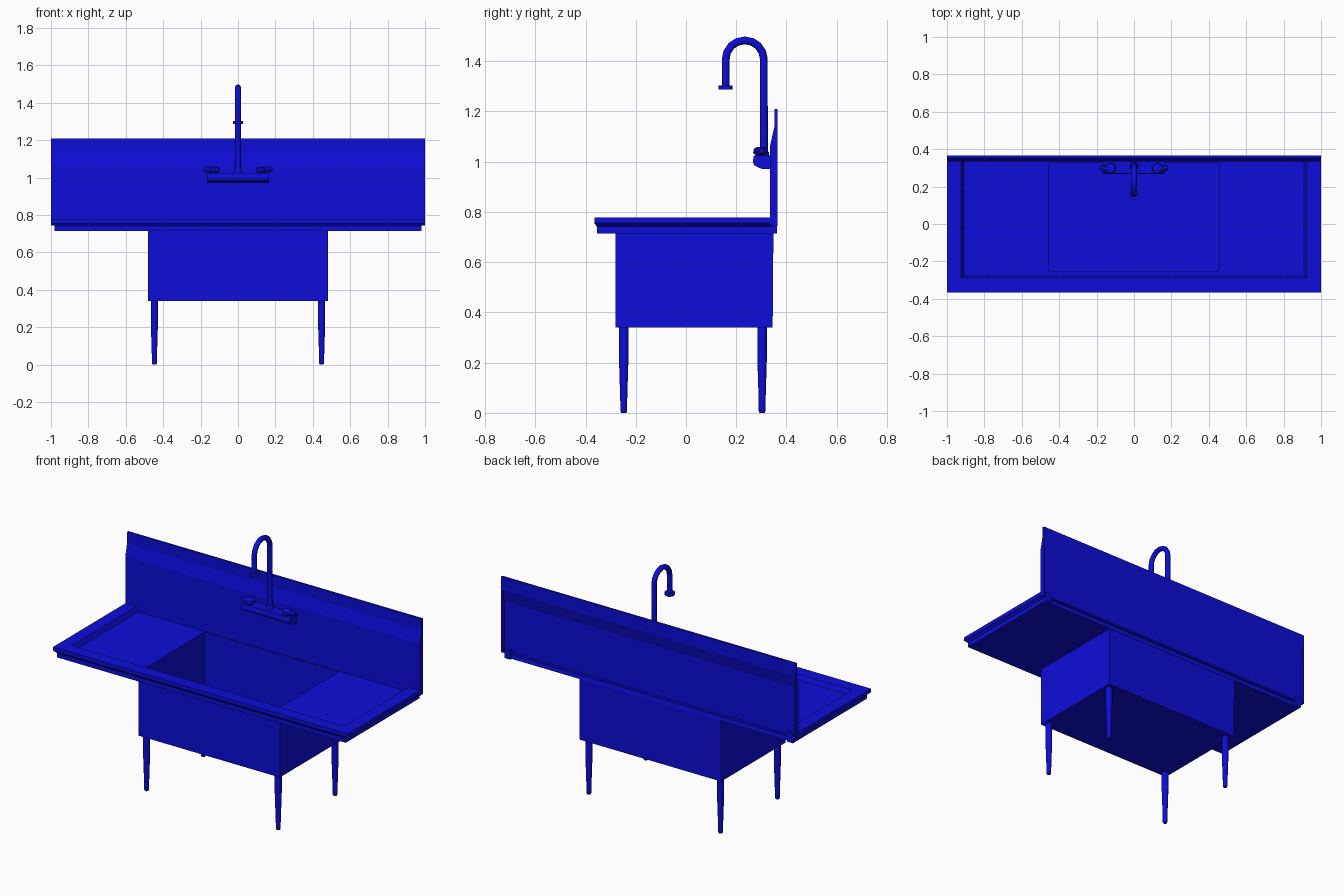
import bpy, bmesh, math
from mathutils import Vector

cube = bpy.data.objects.get("Cube")
if cube:
    bpy.data.objects.remove(cube, do_unlink=True)

BLUE = (0.004, 0.004, 0.7, 1.0)
mat = bpy.data.materials.new("deep blue")
mat.use_nodes = True
mat.diffuse_color = BLUE
mat.node_tree.nodes["Principled BSDF"].inputs["Base Color"].default_value = BLUE


def add(name, data):
    """Link a datablock as a named object in the blue material."""
    data.materials.append(mat)
    ob = bpy.data.objects.new(name, data)
    bpy.context.scene.collection.objects.link(ob)
    return ob


def loft(name, rings):
    """Skin a stack of equal-length rings and cap both ends."""
    bm = bmesh.new()
    loops = [[bm.verts.new(p) for p in ring] for ring in rings]
    n = len(loops[0])
    for a, b in zip(loops, loops[1:]):
        for i in range(n):
            j = (i + 1) % n
            bm.faces.new((a[i], a[j], b[j], b[i]))
    bm.faces.new(loops[0][::-1])
    bm.faces.new(loops[-1])
    bmesh.ops.recalc_face_normals(bm, faces=bm.faces)
    me = bpy.data.meshes.new(name)
    bm.to_mesh(me)
    bm.free()
    return add(name, me)


def rect(half, y0, y1, z):
    return [(-half, y0, z), (half, y0, z), (half, y1, z), (-half, y1, z)]


def prism(name, profile, x0, x1):
    """Extrude a (y, z) profile along x."""
    return loft(name, [[(x, y, z) for y, z in profile] for x in (x0, x1)])


def box(name, x0, x1, y0, y1, z0, z1):
    return prism(name, [(y0, z0), (y1, z0), (y1, z1), (y0, z1)], x0, x1)


def turned(name, base, profile, sides=12, axis=(0, 0, 1)):
    """Round part from (radius, height) pairs along an axis."""
    turn = Vector((0, 0, 1)).rotation_difference(Vector(axis))
    rings = []
    for r, h in profile:
        ring = []
        for i in range(sides):
            a = math.tau * (i + 0.5) / sides
            ring.append(Vector(base) + turn @ Vector((r * math.cos(a), r * math.sin(a), h)))
        rings.append(ring)
    ob = loft(name, rings)
    bpy.ops.object.select_all(action='DESELECT')
    bpy.context.view_layer.objects.active = ob
    ob.select_set(True)
    bpy.ops.object.shade_smooth_by_angle(angle=math.radians(35))
    return ob


# Basin, drainboards and raised rim as one continuous skin
loft("sink_top_and_basin", [
    rect(0.48, -0.28, 0.345, 0.34),
    rect(0.48, -0.28, 0.348, 0.715),
    rect(0.98, -0.355, 0.35, 0.715),
    rect(0.98, -0.355, 0.345, 0.742),
    rect(1.0, -0.365, 0.343, 0.755),
    rect(1.0, -0.365, 0.342, 0.778),
    rect(0.925, -0.29, 0.34, 0.778),
    rect(0.91, -0.278, 0.338, 0.75),
    rect(0.455, -0.25, 0.325, 0.75),
    rect(0.455, -0.25, 0.325, 0.36),
])

# Folded backsplash sheet with closed ends and a lower return
front_fold = [(0.335, 0.745), (0.335, 1.065), (0.352, 1.14), (0.352, 1.21)]
back_fold = [(0.365, 1.21), (0.365, 1.13), (0.347, 1.055), (0.347, 0.745)]
prism("backsplash", front_fold + back_fold, -0.999, 0.999)
box("backsplash_return", -0.99, 0.99, 0.336, 0.362, 0.745, 0.755)
for side, s in (("left", 1), ("right", -1)):
    prism("backsplash_end_" + side, front_fold + [(0.365, 1.21), (0.365, 0.745)],
          s * 0.99, s * 1.0)
    box("wall_bracket_" + side, s * 0.94, s * 0.98, 0.335, 0.363, 0.715, 0.775)

    # Tapered legs
    for end, y in (("front", -0.248), ("back", 0.303)):
        turned(f"leg_{end}_{side}", (s * 0.447, y, 0),
               [(0.011, 0), (0.014, 0.008), (0.014, 0.04), (0.02, 0.23), (0.02, 0.34)])

    # Tap knob and lever
    turned("tap_knob_" + side, (s * 0.125, 0.297, 1.015),
           [(0.016, 0), (0.02, 0.012), (0.03, 0.02), (0.027, 0.036), (0.016, 0.043)], 10)
    turned("tap_lever_" + side, (s * 0.115, 0.285, 1.042),
           [(0.012, 0), (0.017, 0.03), (0.016, 0.055), (0.01, 0.07)], 8,
           (s * 1.0, 0.25, 0.02))

# Faucet body fixed to the backsplash
prism("faucet_body", [(0.336, 0.97), (0.3, 0.972), (0.272, 0.985),
                      (0.266, 1.0), (0.27, 1.025), (0.336, 1.025)], -0.165, 0.165)
turned("spout_collar", (0, 0.309, 1.02), [(0.023, 0), (0.023, 0.015), (0.017, 0.025)])

# Gooseneck spout swept along a half circle
radius, centre_y, spring_z = 0.076, 0.234, 1.407
path = [(0, centre_y + radius, 1.02)]
for i in range(9):
    a = math.pi * i / 8
    path.append((0, centre_y + radius * math.cos(a), spring_z + radius * math.sin(a)))
path.append((0, centre_y - radius, 1.295))
curve = bpy.data.curves.new("spout", 'CURVE')
curve.dimensions = '3D'
curve.bevel_depth = 0.0155
curve.bevel_resolution = 2
curve.use_fill_caps = True
spline = curve.splines.new('POLY')
spline.points.add(len(path) - 1)
for point, co in zip(spline.points, path):
    point.co = (*co, 1)
add("spout", curve)
turned("spout_nozzle", (0, centre_y - radius, 1.287), [(0.029, 0), (0.029, 0.017)])
